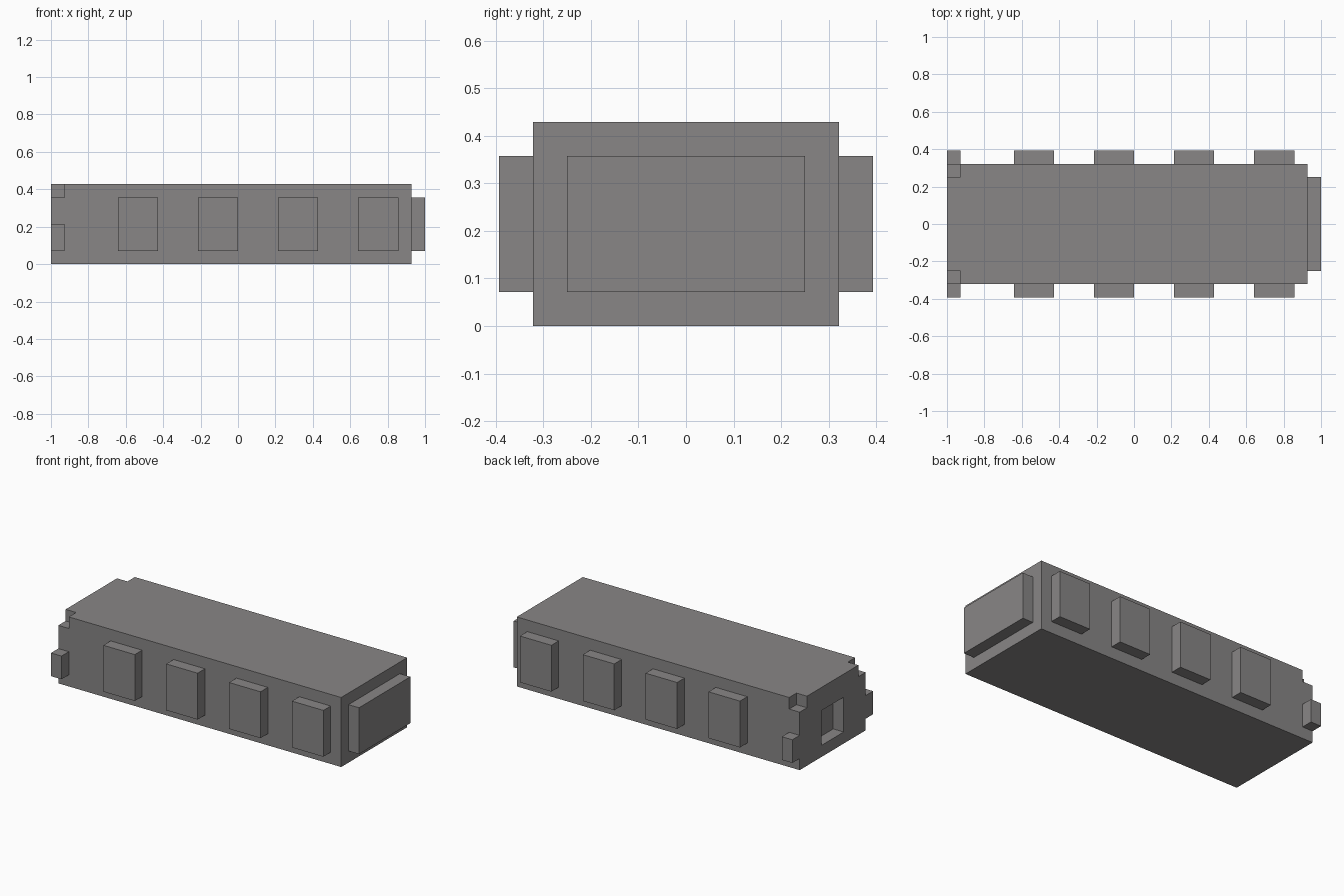
import bpy
import bmesh

default = bpy.data.objects.get("Cube")
if default:
    bpy.data.objects.remove(default, do_unlink=True)

U = 2 / 28        # one block unit: the whole length is 28 units
SINK = 0.2        # how far raised parts are sunk into the body, in units

grey = bpy.data.materials.new("stone_grey")
grey.use_nodes = True
colour = (0.246, 0.238, 0.238, 1)
grey.diffuse_color = colour
bsdf = grey.node_tree.nodes["Principled BSDF"]
bsdf.inputs["Base Color"].default_value = colour
bsdf.inputs["Roughness"].default_value = 0.9


def boxes(name, spans):
    """One object of boxes, each given as (x0, x1), (y0, y1), (z0, z1) in units."""
    bm = bmesh.new()
    for span in spans:
        verts = bmesh.ops.create_cube(bm, size=1)["verts"]
        for v in verts:
            for i, (lo, hi) in enumerate(span):
                v.co[i] = (lo + (v.co[i] + 0.5) * (hi - lo)) * U
    mesh = bpy.data.meshes.new(name)
    bm.to_mesh(mesh)
    bm.free()
    mesh.materials.append(grey)
    obj = bpy.data.objects.new(name, mesh)
    bpy.context.collection.objects.link(obj)
    return obj


def side_span(side, inner, outer):
    """A y span on the back (+1) or front (-1) side."""
    return tuple(sorted((side * inner, side * outer)))


# Long body with two upper corner notches and a socket in the right end
body = boxes("body", [((-14, 13), (-4.5, 4.5), (0, 6))])
cuts = [((-15, -13), side_span(s, 3.5, 5.5), (5, 7)) for s in (-1, 1)]
cuts.append(((-15, -13), (-1.5, 1.5), (1, 4)))
cutter = boxes("end_cutter", cuts)
cutter.hide_render = True

carve = body.modifiers.new("carve", "BOOLEAN")
carve.operation = "DIFFERENCE"
carve.solver = "EXACT"
carve.object = cutter
bpy.context.view_layer.objects.active = body
bpy.ops.object.modifier_apply(modifier=carve.name)
bpy.data.objects.remove(cutter, do_unlink=True)

# Raised panels and small end tabs on both long sides
for side, label in ((-1, "front"), (1, "back")):
    raised = side_span(side, 4.5 - SINK, 5.5)
    for n in range(4):
        x = -9 + 6 * n
        boxes(f"{label}_panel_{n + 1}", [((x, x + 3), raised, (1, 5))])
    boxes(f"{label}_end_tab", [((-14, -13), side_span(side, 4.5, 5.5), (1, 3))])

# Raised panel on the left end
boxes("end_panel", [((13 - SINK, 14), (-3.5, 3.5), (1, 5))])
